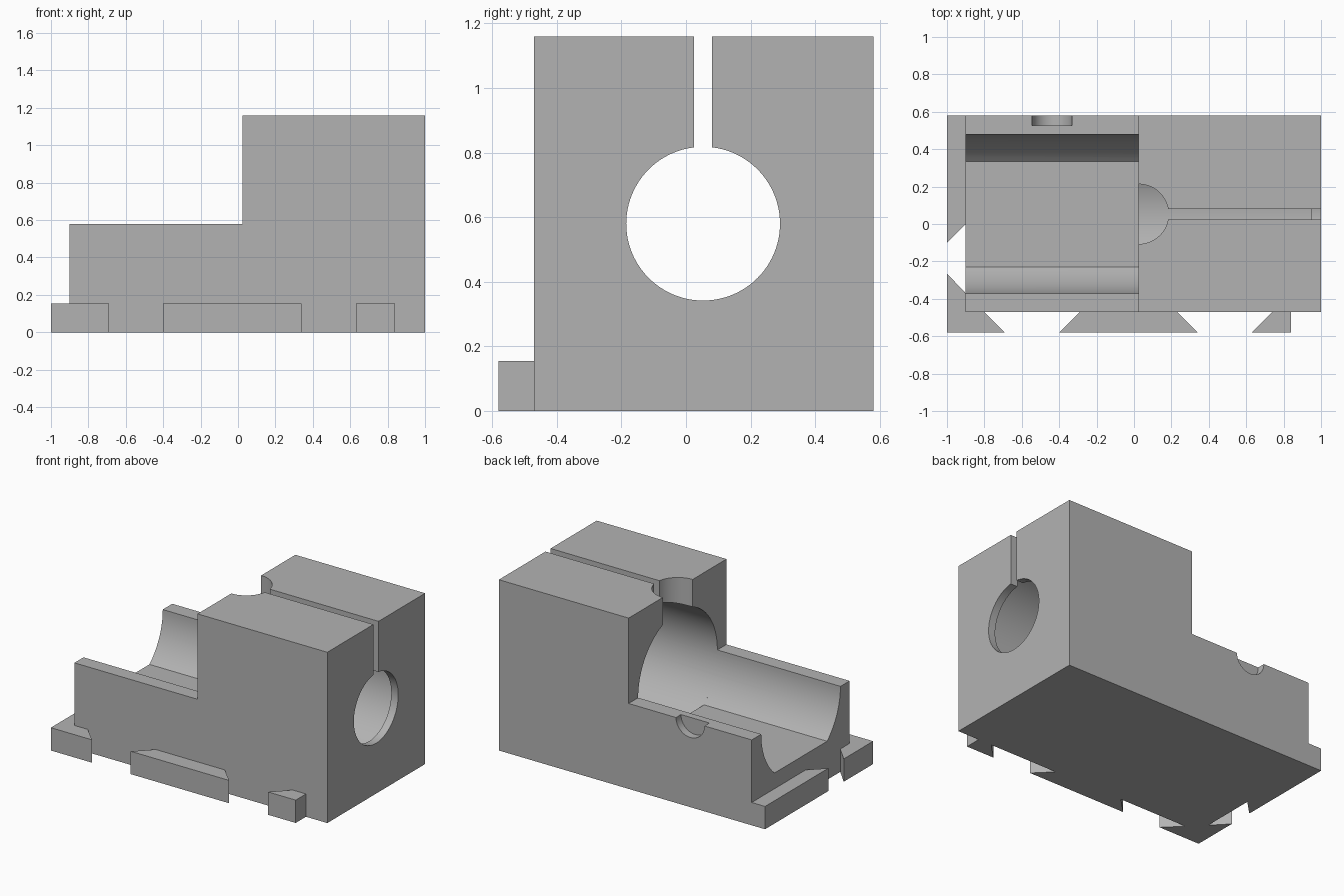
import bpy, bmesh
from math import cos, sin, radians, sqrt, atan2, pi
from mathutils import Vector

cube = bpy.data.objects.get("Cube")
if cube:
    bpy.data.objects.remove(cube, do_unlink=True)

grey = bpy.data.materials.new("plain_grey")
grey.use_nodes = True
colour = (0.45, 0.45, 0.45, 1)
grey.diffuse_color = colour
grey.node_tree.nodes["Principled BSDF"].inputs["Base Color"].default_value = colour


def prism(name, profile, axis, start, end):
    """Extrude a closed profile along an axis from start to end."""
    place = {"x": lambda a, b, d: (d, a, b),
             "y": lambda a, b, d: (a, d, b),
             "z": lambda a, b, d: (a, b, d)}[axis]
    bm = bmesh.new()
    face = bm.faces.new([bm.verts.new(place(a, b, start)) for a, b in profile])
    out = bmesh.ops.extrude_face_region(bm, geom=[face])
    moved = [v for v in out["geom"] if isinstance(v, bmesh.types.BMVert)]
    bmesh.ops.translate(bm, verts=moved, vec=Vector(place(0, 0, end - start)))
    bmesh.ops.recalc_face_normals(bm, faces=bm.faces)
    mesh = bpy.data.meshes.new(name)
    bm.to_mesh(mesh)
    bm.free()
    mesh.materials.append(grey)
    obj = bpy.data.objects.new(name, mesh)
    bpy.context.collection.objects.link(obj)
    return obj


def arc(a, b, radius, first=0, last=2 * pi, count=96, closed=True):
    steps = count if closed else count - 1
    return [(a + radius * cos(first + (last - first) * i / steps),
             b + radius * sin(first + (last - first) * i / steps)) for i in range(count)]


def rect(a0, a1, b0, b1):
    return [(a0, b0), (a1, b0), (a1, b1), (a0, b1)]


def combine(target, other, operation):
    """Apply a boolean and remove the helper solid."""
    mod = target.modifiers.new(operation, "BOOLEAN")
    mod.operation, mod.solver, mod.object = operation, "EXACT", other
    bpy.context.view_layer.objects.active = target
    bpy.ops.object.modifier_apply(modifier=mod.name)
    bpy.data.objects.remove(other, do_unlink=True)


# Main dimensions
LEFT, STEP, RIGHT = -0.9, 0.025, 1.0
FRONT, BACK = -0.47, 0.58
TOP, MID, FOOT = 1.16, 0.58, 0.155
AXIS, BORE, FLOOR = 0.053, 0.425, 0.262

# Tall clamp block: wide bore, small end hole, relief well and top slot
body = prism("clamp_body", rect(FRONT, BACK, 0, TOP), "x", STEP, RIGHT)
for cutter in (
    prism("bore", arc(AXIS, MID, BORE), "x", STEP - 0.2, 0.948),
    prism("end_hole", arc(AXIS, MID, 0.238), "x", 0.8, 1.2),
    prism("relief_well", arc(STEP, AXIS, 0.16), "z", MID, 1.3),
    prism("top_slot", rect(AXIS - 0.028, AXIS + 0.027, MID, 1.3), "x", 0.1, 1.2),
):
    combine(body, cutter, "DIFFERENCE")

# Open cradle with curved walls and a flat floor
half = sqrt(BORE ** 2 - (MID - FLOOR) ** 2)
low = atan2(MID - FLOOR, half)
right_wall = arc(AXIS, MID, BORE, 0, -low, 16, False)
left_wall = arc(AXIS, MID, BORE, low - pi, -pi, 16, False)
cradle = prism("cradle", [(FRONT, 0), (BACK, 0), (BACK, MID)] + right_wall
               + left_wall + [(FRONT, MID)], "x", LEFT, STEP)
notch = prism("back_notch", arc(-0.438, MID, 0.107, count=48), "y", 0.527, 0.7)
combine(cradle, notch, "DIFFERENCE")
combine(body, cradle, "UNION")

# Dovetail feet around the base
feet = {
    "corner_foot": [(-1, -0.58), (-0.69, -0.58), (-0.8, FRONT), (LEFT, FRONT),
                    (LEFT, -0.37), (-1, -0.265)],
    "side_foot": [(-1, -0.1), (LEFT, 0), (LEFT, BACK), (-1, BACK)],
    "middle_foot": [(-0.4, -0.58), (0.34, -0.58), (0.23, FRONT), (-0.29, FRONT)],
    "end_foot": [(0.63, -0.58), (0.84, -0.58), (0.84, FRONT), (0.74, FRONT)],
}
for name, profile in feet.items():
    combine(body, prism(name, profile, "z", 0, FOOT), "UNION")

# Smooth the round surfaces and keep the edges sharp
bpy.ops.object.select_all(action="DESELECT")
body.select_set(True)
bpy.context.view_layer.objects.active = body
bpy.ops.object.shade_smooth_by_angle(angle=radians(25))
